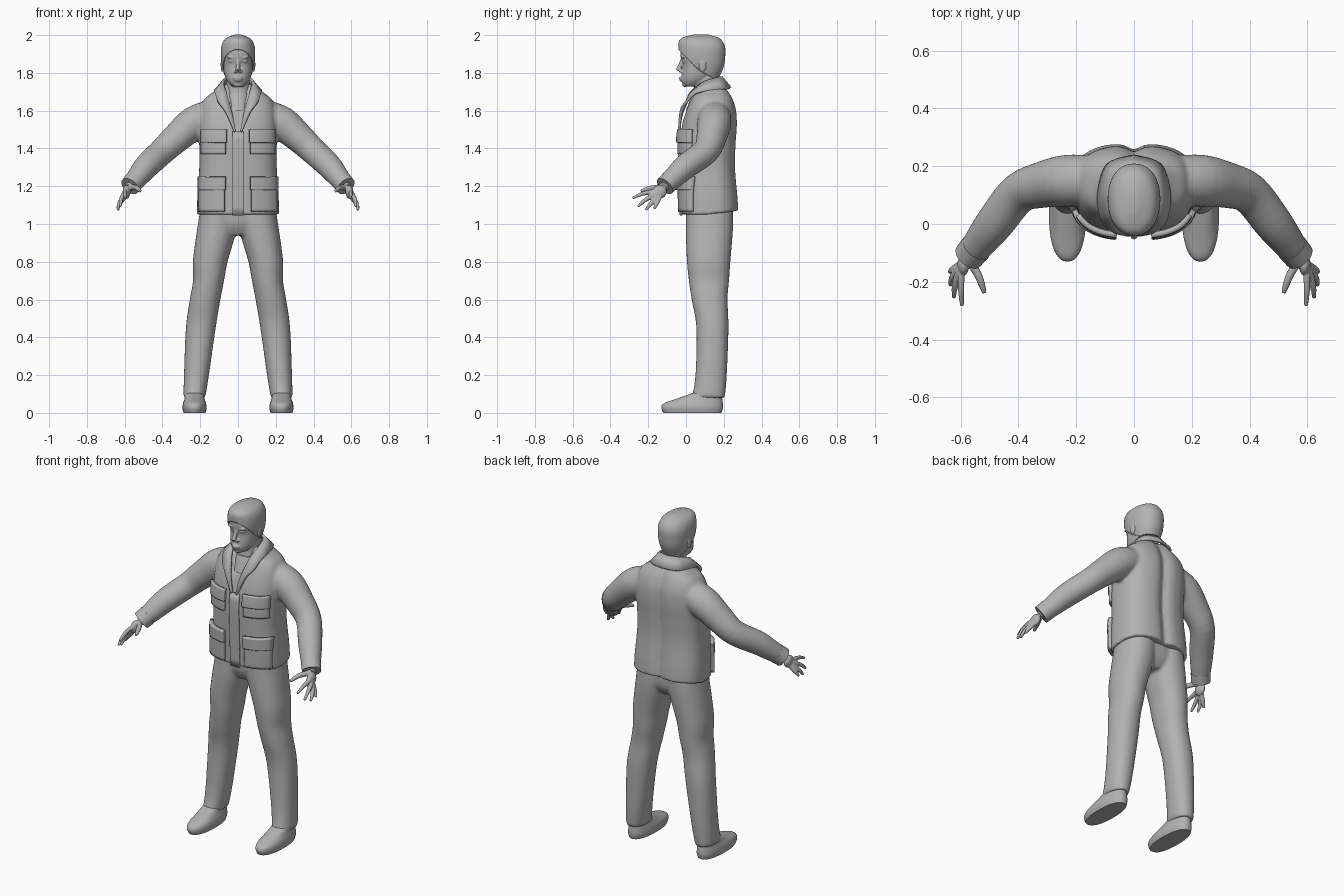
import bpy, bmesh, math
from mathutils import Vector

cube = bpy.data.objects.get("Cube")
if cube:
    bpy.data.objects.remove(cube)

grey = bpy.data.materials.new("plain grey")
grey.use_nodes = True
colour = (0.45, 0.45, 0.45, 1)
grey.diffuse_color = colour
grey.node_tree.nodes["Principled BSDF"].inputs["Base Color"].default_value = colour


def spline(rows, steps=5):
    """Catmull-Rom interpolation of any list of number rows."""
    rows = [Vector(r) for r in rows]
    out = []
    for i in range(len(rows) - 1):
        a, b, c, d = rows[max(i - 1, 0)], rows[i], rows[i + 1], rows[min(i + 2, len(rows) - 1)]
        for k in range(steps):
            t = k / steps
            out.append(b + (c - a) * t / 2 + (a * 2 - b * 5 + c * 4 - d) * t * t / 2
                       + (b * 3 - a - c * 3 + d) * t ** 3 / 2)
    return out + [rows[-1]]


def skin(bm, rings):
    """Join rings of points with quads and cap both ends."""
    loops = [[bm.verts.new(p) for p in ring] for ring in rings]
    n = len(loops[0])
    for a, b in zip(loops, loops[1:]):
        for i in range(n):
            bm.faces.new((a[i], a[(i + 1) % n], b[(i + 1) % n], b[i]))
    bm.faces.new(loops[0])
    bm.faces.new(loops[-1])


def bend(v, p):
    return math.copysign(abs(v) ** (2 / p), v)


def stack(bm, rows, side=1, power=2.2, n=40, shape=None):
    """Level sections: height, centre x, half width, front y, back y."""
    rings = []
    for z, cx, rx, front, back in spline(rows):
        ring = []
        for i in range(n):
            a = math.tau * i / n
            p = Vector((side * (cx + rx * bend(math.cos(a), power)),
                        (front + back) / 2 + (back - front) / 2 * bend(math.sin(a), power), z))
            ring.append(shape(p) if shape else p)
        rings.append(ring)
    skin(bm, rings)


def tube(bm, rows, side=1, flat=1, n=16):
    """Round sections along a path: x, y, z, radius."""
    rows = spline(rows, 4)
    pts = [Vector((side * r[0], r[1], r[2])) for r in rows]
    rings = []
    for i, p in enumerate(pts):
        t = (pts[min(i + 1, len(pts) - 1)] - pts[max(i - 1, 0)]).normalized()
        u = t.cross(Vector((0, 0, 1))).normalized()
        v = u.cross(t)
        rings.append([p + rows[i][3] * (u * math.cos(a) + v * flat * math.sin(a))
                      for a in (math.tau * k / n for k in range(n))])
    skin(bm, rings)


def ball(bm, centre, size):
    made = bmesh.ops.create_uvsphere(bm, u_segments=16, v_segments=10, radius=1)
    for v in made["verts"]:
        v.co = Vector(centre) + Vector([a * b for a, b in zip(v.co, size)])


def finish(name, bm, voxel=0, smooth=2, thick=0):
    bmesh.ops.recalc_face_normals(bm, faces=bm.faces)
    mesh = bpy.data.meshes.new(name)
    bm.to_mesh(mesh)
    bm.free()
    mesh.materials.append(grey)
    ob = bpy.data.objects.new(name, mesh)
    bpy.context.collection.objects.link(ob)
    if thick:
        mod = ob.modifiers.new("thickness", "SOLIDIFY")
        mod.thickness, mod.offset = thick, 0
    if voxel:
        mod = ob.modifiers.new("blend", "REMESH")
        mod.mode, mod.voxel_size, mod.use_smooth_shade = "VOXEL", voxel, True
        mod = ob.modifiers.new("soften", "SMOOTH")
        mod.factor, mod.iterations = 0.5, smooth
    else:
        bpy.ops.object.select_all(action="DESELECT")
        ob.select_set(True)
        bpy.context.view_layer.objects.active = ob
        bpy.ops.object.shade_smooth_by_angle(angle=math.radians(40))
    return ob


# Trousers
LEG = [(1.08, .1, .1, 0, .25), (1, .108, .104, 0, .25), (.92, .122, .102, 0, .245),
       (.8, .147, .092, .005, .235), (.7, .156, .082, .015, .228), (.6, .174, .081, .03, .22),
       (.45, .197, .079, .055, .225), (.2, .22, .066, .05, .216), (.08, .231, .058, .03, .206)]
bm = bmesh.new()
for s in (1, -1):
    stack(bm, LEG, s)
stack(bm, [(.94, 0, .05, .04, .2), (1, 0, .17, .01, .235), (1.1, 0, .19, 0, .24)])
finish("trousers", bm, .01, 4)

# Shoes
SHOE = [(0, .23, .058, -.12, .188), (.025, .23, .064, -.13, .195), (.05, .23, .061, -.118, .195),
        (.075, .23, .053, -.05, .192), (.11, .23, .047, .05, .19)]
for s, label in ((1, "left"), (-1, "right")):
    bm = bmesh.new()
    stack(bm, SHOE, s, 2.3)
    finish(label + "_shoe", bm)

# Jacket body with sleeves
TORSO = [(1.05, 0, .217, -.022, .28), (1.15, 0, .215, -.025, .274), (1.3, 0, .205, -.03, .262),
         (1.42, 0, .205, -.032, .265), (1.52, 0, .206, -.022, .272), (1.6, 0, .2, 0, .268),
         (1.66, 0, .178, .025, .25), (1.7, 0, .13, .045, .228), (1.74, 0, .088, .06, .2)]
BOXY = 2.7


def tailor(p):
    p = p.copy()
    if p.y > .15:  # spine hollow and raised back hem
        p.y -= .022 * math.exp(-(p.x / .03) ** 2)
        p.z += .02 * max(0, (1.2 - p.z) / .15) * (p.y - .15) / .12
    elif p.z > 1.5 and abs(p.x) < (p.z - 1.48) * .3:  # open neck
        p.y += .012
    return p


SLEEVE = [(.13, .15, 1.575, .085), (.23, .15, 1.535, .09), (.32, .135, 1.46, .08),
          (.4, .105, 1.385, .071), (.48, .005, 1.31, .067), (.53, -.06, 1.25, .058),
          (.562, -.1, 1.212, .05)]
bm = bmesh.new()
stack(bm, TORSO, 1, BOXY, 64, tailor)
for s in (1, -1):
    tube(bm, SLEEVE, s, n=24)
finish("jacket", bm, .009, 4)


def front_y(x, z):
    """Jacket front surface at a given place."""
    row = min(spline(TORSO, 12), key=lambda r: abs(r[0] - z))
    k = max(0, 1 - abs(x / row[2]) ** BOXY) ** (1 / BOXY)
    return (row[3] + row[4]) / 2 - (row[4] - row[3]) / 2 * k


def panel(name, x0, x1, z0, z1, out, thick):
    """Cloth patch that follows the jacket front."""
    bm = bmesh.new()
    n = 10
    grid = [[bm.verts.new((x, front_y(x, z) - out, z))
             for x in (x0 + (x1 - x0) * i / n for i in range(n + 1))]
            for z in (z0 + (z1 - z0) * j / n for j in range(n + 1))]
    for a, b in zip(grid, grid[1:]):
        for i in range(n):
            bm.faces.new((a[i], a[i + 1], b[i + 1], b[i]))
    finish(name, bm, thick=thick)


panel("front_placket", -.03, .03, 1.045, 1.49, .004, .014)
for s, label in ((1, "left"), (-1, "right")):
    panel(label + "_lower_pocket", s * .07, s * .2, 1.065, 1.23, .008, .028)
    panel(label + "_lower_flap", s * .065, s * .203, 1.18, 1.25, .017, .024)
    panel(label + "_chest_pocket", s * .065, s * .19, 1.37, 1.48, .006, .02)
    panel(label + "_chest_flap", s * .06, s * .193, 1.43, 1.5, .014, .02)

# Collar and lapels: inner edge, outer edge
COLLAR = [(.012, -.036, 1.49, .02, -.036, 1.485), (.028, -.026, 1.57, .07, -.026, 1.6),
          (.048, .005, 1.65, .105, .002, 1.645), (.062, .03, 1.7, .12, .045, 1.69),
          (.076, .09, 1.748, .122, .11, 1.705), (.06, .16, 1.772, .09, .205, 1.715),
          (0, .187, 1.778, 0, .235, 1.72)]
half = spline(COLLAR)
flip = Vector((-1, 1, 1, -1, 1, 1))
both = half + [Vector([a * b for a, b in zip(r, flip)]) for r in reversed(half[:-1])]
bm = bmesh.new()
edges = [(bm.verts.new(r[:3]), bm.verts.new(r[3:])) for r in both]
for a, b in zip(edges, edges[1:]):
    bm.faces.new((a[0], b[0], b[1], a[1]))
finish("collar", bm, thick=.014)

# Shirt neckband
bm = bmesh.new()
stack(bm, [(1.6, 0, .06, 0, .15), (1.66, 0, .066, .022, .18), (1.69, 0, .068, .035, .185)])
finish("shirt", bm)

# Cuffs and hands
FINGERS = [((.597, -.17, 1.172), (.598, -.23, 1.16), (.595, -.283, 1.137)),
           ((.607, -.168, 1.155), (.62, -.218, 1.125), (.623, -.255, 1.092)),
           ((.609, -.157, 1.142), (.63, -.188, 1.105), (.635, -.213, 1.074)),
           ((.607, -.143, 1.134), (.628, -.157, 1.105), (.639, -.167, 1.082))]
THUMB = [(.57, -.125, 1.195, .016), (.54, -.175, 1.192, .014), (.526, -.212, 1.183, .012),
         (.517, -.238, 1.174, .008)]
for s, label in ((1, "left"), (-1, "right")):
    bm = bmesh.new()
    tube(bm, [(.545, -.08, 1.232, .055), (.572, -.112, 1.2, .053)], s, n=24)
    finish(label + "_cuff", bm)
    bm = bmesh.new()
    tube(bm, [(.555, -.09, 1.222, .028), (.575, -.115, 1.195, .027)], s)
    ball(bm, (s * .59, -.14, 1.17), (.021, .038, .036))
    for root, mid, tip in FINGERS:
        tube(bm, [(.585, -.13, 1.175, .012), root + (.0125,), mid + (.011,), tip + (.007,)], s, n=10)
    tube(bm, THUMB, s, n=10)
    finish(label + "_hand", bm, .004, 2)

# Head, neck and face
SKULL = [(1.728, 0, .03, -.008, .07), (1.745, 0, .048, -.02, .1), (1.77, 0, .064, -.024, .135),
         (1.8, 0, .073, -.022, .165), (1.845, 0, .079, -.018, .188), (1.88, 0, .081, -.028, .196),
         (1.92, 0, .081, -.028, .197), (1.96, 0, .07, -.02, .182), (1.985, 0, .045, .01, .15)]
bm = bmesh.new()
stack(bm, SKULL)
stack(bm, [(1.64, 0, .075, .03, .19), (1.7, 0, .064, .042, .175), (1.8, 0, .062, .05, .175)])
tube(bm, [(0, -.018, 1.87, .01), (0, -.033, 1.835, .011), (0, -.042, 1.812, .014)])
ball(bm, (0, -.024, 1.773), (.026, .014, .007))
ball(bm, (0, -.022, 1.761), (.022, .014, .007))
ball(bm, (0, -.005, 1.738), (.024, .014, .014))
for s in (1, -1):
    ball(bm, (s * .013, -.026, 1.808), (.01, .012, .008))
    ball(bm, (s * .034, -.014, 1.882), (.026, .012, .006))
    ball(bm, (s * .033, -.01, 1.862), (.015, .009, .007))
    ball(bm, (s * .083, .088, 1.842), (.009, .021, .038))
finish("head", bm, .0045, 3)

# Hair: a shell over the skull, trimmed along the hairline
HAIR = [(1.77, 0, .066, 0, .17), (1.83, 0, .081, -.02, .197), (1.88, 0, .088, -.034, .205),
        (1.93, 0, .088, -.038, .206), (1.965, 0, .077, -.036, .192), (1.985, 0, .057, -.016, .17),
        (2, 0, .018, .035, .12)]
bm = bmesh.new()
stack(bm, HAIR)
for point, away in (((0, -.04, 1.925), (0, -.62, -.6)), ((0, .12, 1.785), (0, -.5, -1))):
    bmesh.ops.bisect_plane(bm, geom=bm.verts[:] + bm.edges[:] + bm.faces[:],
                           plane_co=point, plane_no=away, clear_outer=True)
finish("hair", bm, thick=.004)
